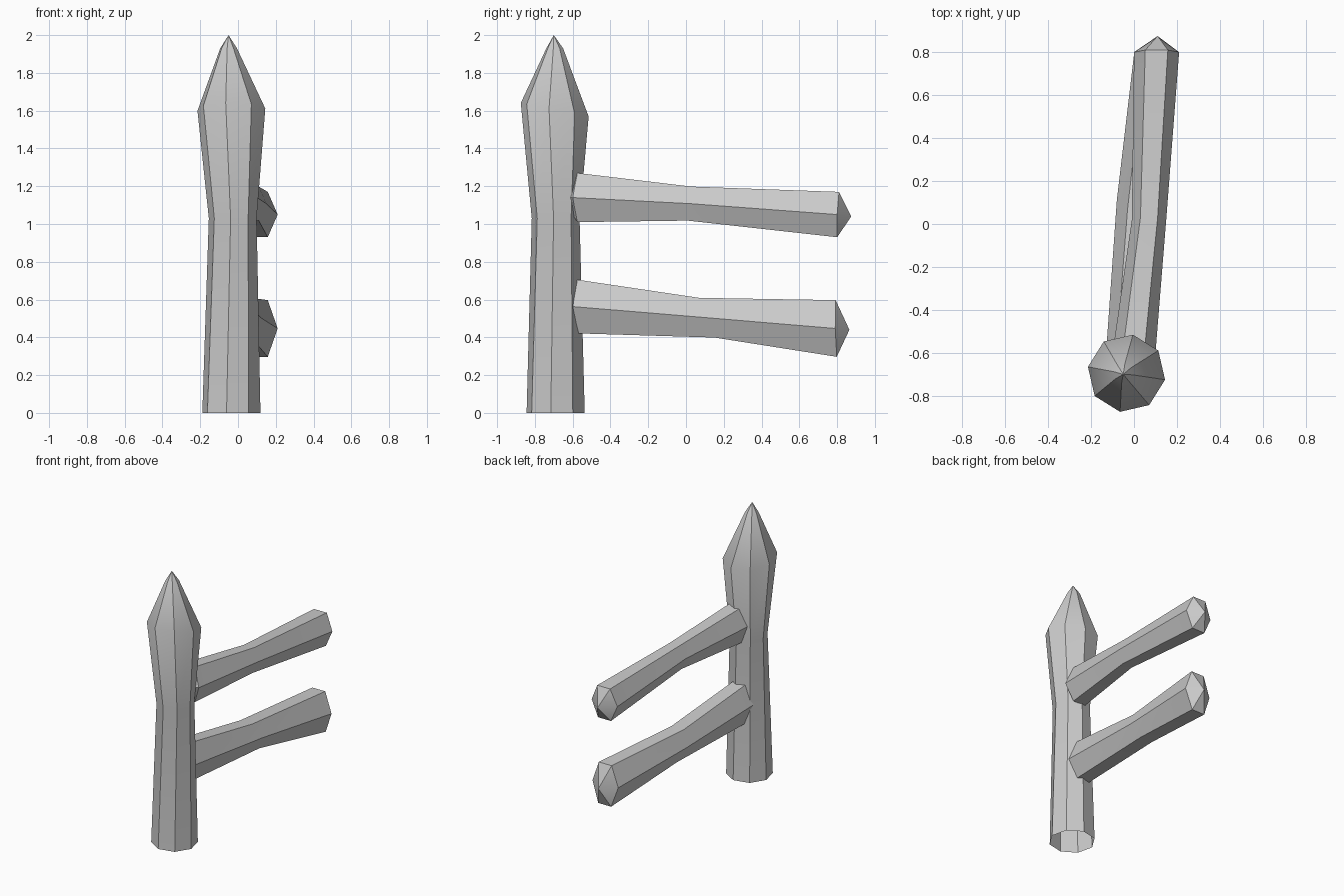
import bpy
import bmesh
from math import cos, sin, radians, pi
from mathutils import Vector

cube = bpy.data.objects.get("Cube")
if cube:
    bpy.data.objects.remove(cube)

grey = bpy.data.materials.new("plain grey")
grey.use_nodes = True
colour = (0.6, 0.6, 0.6, 1)
grey.diffuse_color = colour
grey.node_tree.nodes["Principled BSDF"].inputs["Base Color"].default_value = colour


def loft(name, rings, start_tip=None, end_tip=None):
    """Skin a list of rings, with optional points closing the ends."""
    bm = bmesh.new()
    loops = [[bm.verts.new(p) for p in ring] for ring in rings]
    n = len(loops[0])
    for a, b in zip(loops, loops[1:]):
        for i in range(n):
            j = (i + 1) % n
            bm.faces.new((a[i], a[j], b[j], b[i]))
    for loop, tip in ((loops[0], start_tip), (loops[-1], end_tip)):
        if tip:
            apex = bm.verts.new(tip)
            for i in range(n):
                bm.faces.new((loop[i], loop[(i + 1) % n], apex))
    bmesh.ops.recalc_face_normals(bm, faces=bm.faces)
    mesh = bpy.data.meshes.new(name)
    bm.to_mesh(mesh)
    bm.free()
    mesh.materials.append(grey)
    obj = bpy.data.objects.new(name, mesh)
    bpy.context.collection.objects.link(obj)
    bpy.ops.object.select_all(action='DESELECT')
    obj.select_set(True)
    bpy.context.view_layer.objects.active = obj
    bpy.ops.object.shade_smooth_by_angle(angle=radians(30))
    return obj


def post_ring(x, y, z, r, twist, tilt=0):
    ring = []
    for i in range(8):
        a = radians(twist) + i * pi / 4
        ring.append(Vector((x + r * cos(a), y + r * sin(a), z - tilt * r * sin(a))))
    return ring


def rail_ring(x, y, z, rx, half_height, bow=0, slant=0):
    """Six sides with points left and right; bow pushes the top and bottom along y."""
    ring = []
    for i in range(6):
        a = i * pi / 3
        up = sin(a) / sin(pi / 3)
        ring.append(Vector((x + rx * cos(a), y + bow * abs(up) + slant * up,
                            z + half_height * up)))
    return ring


# Pointed fence post, waisted in the middle and open underneath
loft("post", [
    post_ring(-0.035, -0.69, 0, 0.156, -9.5),
    post_ring(-0.028, -0.69, 1.03, 0.127, -5),
    post_ring(-0.035, -0.695, 1.605, 0.182, -9.5, 0.2),
    post_ring(-0.05, -0.695, 1.93, 0.045, -9.5),
], end_tip=(-0.05, -0.70, 2.0))

# Two hewn rails reaching back from the post
loft("upper_rail", [
    rail_ring(0, -0.60, 1.14, 0.10, 0.13, 0.025),
    rail_ring(0.07, 0.02, 1.108, 0.08, 0.09, 0, 0.01),
    rail_ring(0.105, 0.80, 1.05, 0.105, 0.12, 0.005, 0.005),
], (0, -0.66, 1.14), (0.11, 0.875, 1.04))
loft("lower_rail", [
    rail_ring(-0.03, -0.60, 0.563, 0.10, 0.142, 0.025),
    rail_ring(0.02, 0.11, 0.504, 0.10, 0.105, 0, -0.04),
    rail_ring(0.105, 0.79, 0.447, 0.105, 0.15, 0.005, -0.003),
], (-0.03, -0.66, 0.563), (0.11, 0.865, 0.44))
